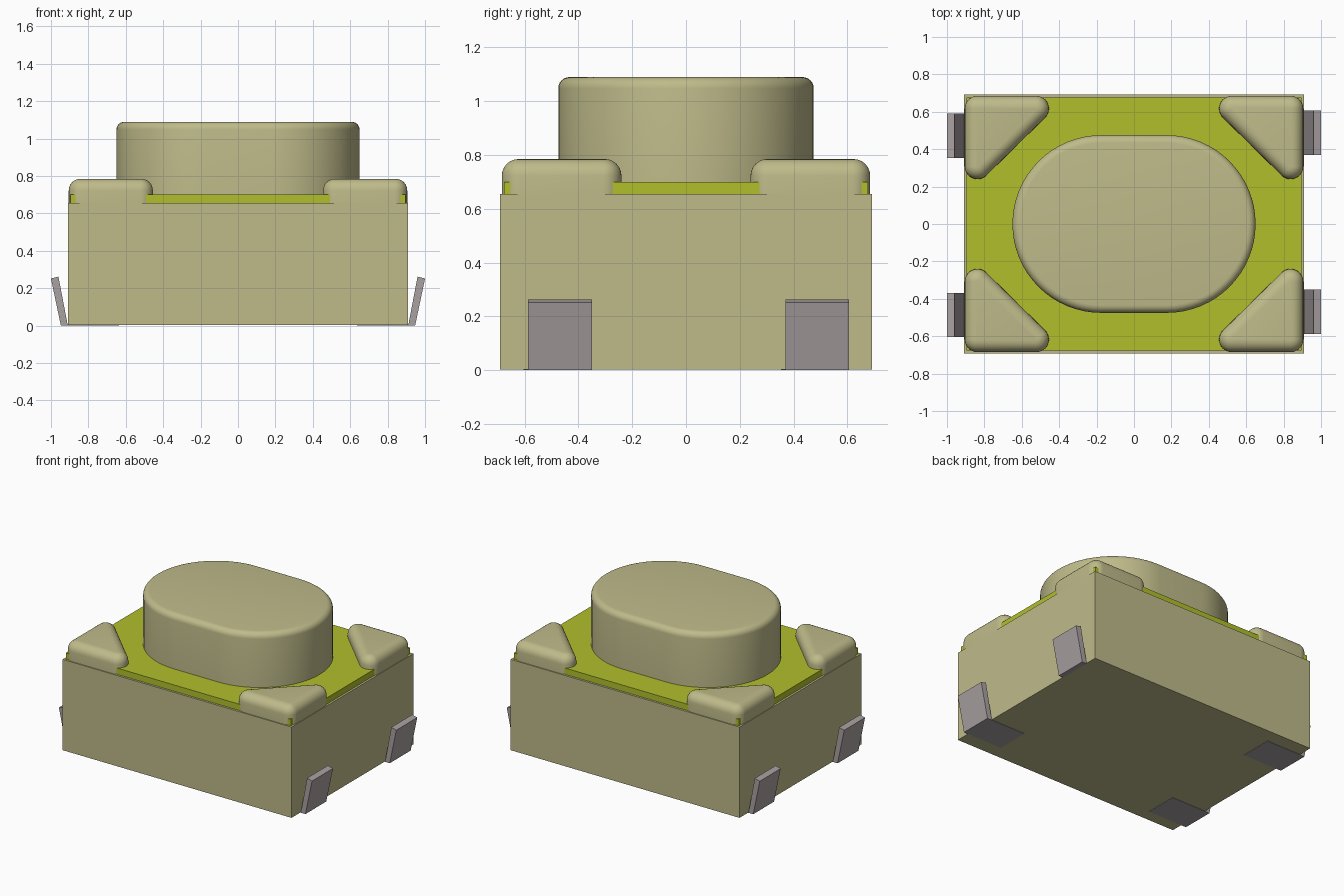
import bpy, bmesh, math
from mathutils import Vector

cube = bpy.data.objects.get("Cube")
if cube:
    bpy.data.objects.remove(cube, do_unlink=True)


def material(name, rgb):
    m = bpy.data.materials.new(name)
    m.use_nodes = True
    m.diffuse_color = (*rgb, 1)
    m.node_tree.nodes["Principled BSDF"].inputs["Base Color"].default_value = (*rgb, 1)
    return m


BEIGE = material("beige plastic", (0.52, 0.495, 0.255))
GREEN = material("yellow green film", (0.434, 0.521, 0.024))
GREY = material("terminal metal", (0.40, 0.355, 0.36))


def finish(name, bm, mat, smooth=False):
    bmesh.ops.recalc_face_normals(bm, faces=bm.faces)
    me = bpy.data.meshes.new(name)
    bm.to_mesh(me)
    bm.free()
    me.materials.append(mat)
    ob = bpy.data.objects.new(name, me)
    bpy.context.collection.objects.link(ob)
    if smooth:
        bpy.ops.object.select_all(action='DESELECT')
        ob.select_set(True)
        bpy.context.view_layer.objects.active = ob
        bpy.ops.object.shade_smooth_by_angle(angle=math.radians(35))
    return ob


def box(name, lo, hi, mat):
    lo, hi = Vector(lo), Vector(hi)
    bm = bmesh.new()
    bmesh.ops.create_cube(bm, size=1)
    bmesh.ops.scale(bm, vec=hi - lo, verts=bm.verts)
    bmesh.ops.translate(bm, vec=(lo + hi) / 2, verts=bm.verts)
    return finish(name, bm, mat)


def rounded_prism(name, centres, r, z0, z1, fillet, mat, arc=12, steps=6):
    """Prism around counter-clockwise corner centres, with a filleted top rim."""
    n = len(centres)
    dirs = []
    for i, c in enumerate(centres):
        before = Vector(c) - Vector(centres[i - 1])
        after = Vector(centres[(i + 1) % n]) - Vector(c)
        a0 = math.atan2(before.y, before.x) - math.pi / 2
        a1 = math.atan2(after.y, after.x) - math.pi / 2
        turn = (a1 - a0) % (2 * math.pi)
        dirs += [(c, a0 + turn * k / arc) for k in range(arc + 1)]
    rings = [(r, z0)]
    for k in range(steps + 1):
        t = math.pi / 2 * k / steps
        rings.append((r - fillet + fillet * math.cos(t), z1 - fillet + fillet * math.sin(t)))
    bm = bmesh.new()
    loops = [[bm.verts.new((c[0] + q * math.cos(a), c[1] + q * math.sin(a), z))
              for c, a in dirs] for q, z in rings]
    m = len(dirs)
    for low, up in zip(loops, loops[1:]):
        for i in range(m):
            j = (i + 1) % m
            bm.faces.new((low[i], low[j], up[j], up[i]))
    bm.faces.new(loops[0][::-1])
    bm.faces.new(loops[-1])
    return finish(name, bm, mat, smooth=True)


# Housing and cover film
box("housing", (-0.91, -0.692, 0.003), (0.91, 0.692, 0.655), BEIGE)
box("cover_film", (-0.895, -0.677, 0.65), (0.895, 0.677, 0.70), GREEN)

# Push button: stadium outline with a rounded rim
rounded_prism("button", [(-0.175, -0.0), (0.175, 0.0)], 0.475, 0.69, 1.09, 0.042,
              BEIGE, arc=32)

# Triangular corner pads
R = 0.068
X0, X1, Y0, Y1 = 0.455 + R, 0.905 - R, 0.24 + R, 0.685 - R
for sx, side in ((1, "left"), (-1, "right")):
    for sy, end in ((-1, "front"), (1, "back")):
        pts = [(sx * X1, sy * Y1), (sx * X0, sy * Y1), (sx * X1, sy * Y0)]
        if sx * sy < 0:
            pts.reverse()
        rounded_prism(f"corner_pad_{end}_{side}", pts, R, 0.65, 0.785, 0.062, BEIGE)


# Terminals: leaning leg plus a flat foot under the housing
def terminal(name, s, y0, y1, foot):
    leg = [(0.91, 0.0), (0.947, 0.0), (1.0, 0.252), (0.96, 0.262)]
    bm = bmesh.new()
    a, b = [[bm.verts.new((s * x, y, z)) for x, z in leg] for y in (y0, y1)]
    bm.faces.new(a)
    bm.faces.new(b[::-1])
    for i in range(4):
        j = (i + 1) % 4
        bm.faces.new((a[i], a[j], b[j], b[i]))
    finish(name + "_leg", bm, GREY)
    if foot:
        x0, x1 = sorted((s * 0.635, s * 0.912))
        box(name + "_foot", (x0, y0, 0), (x1, y1, 0.006), GREY)


terminal("terminal_back_left", 1, 0.37, 0.607, False)
terminal("terminal_front_left", 1, -0.587, -0.35, True)
terminal("terminal_back_right", -1, 0.353, 0.59, True)
terminal("terminal_front_right", -1, -0.605, -0.368, True)
